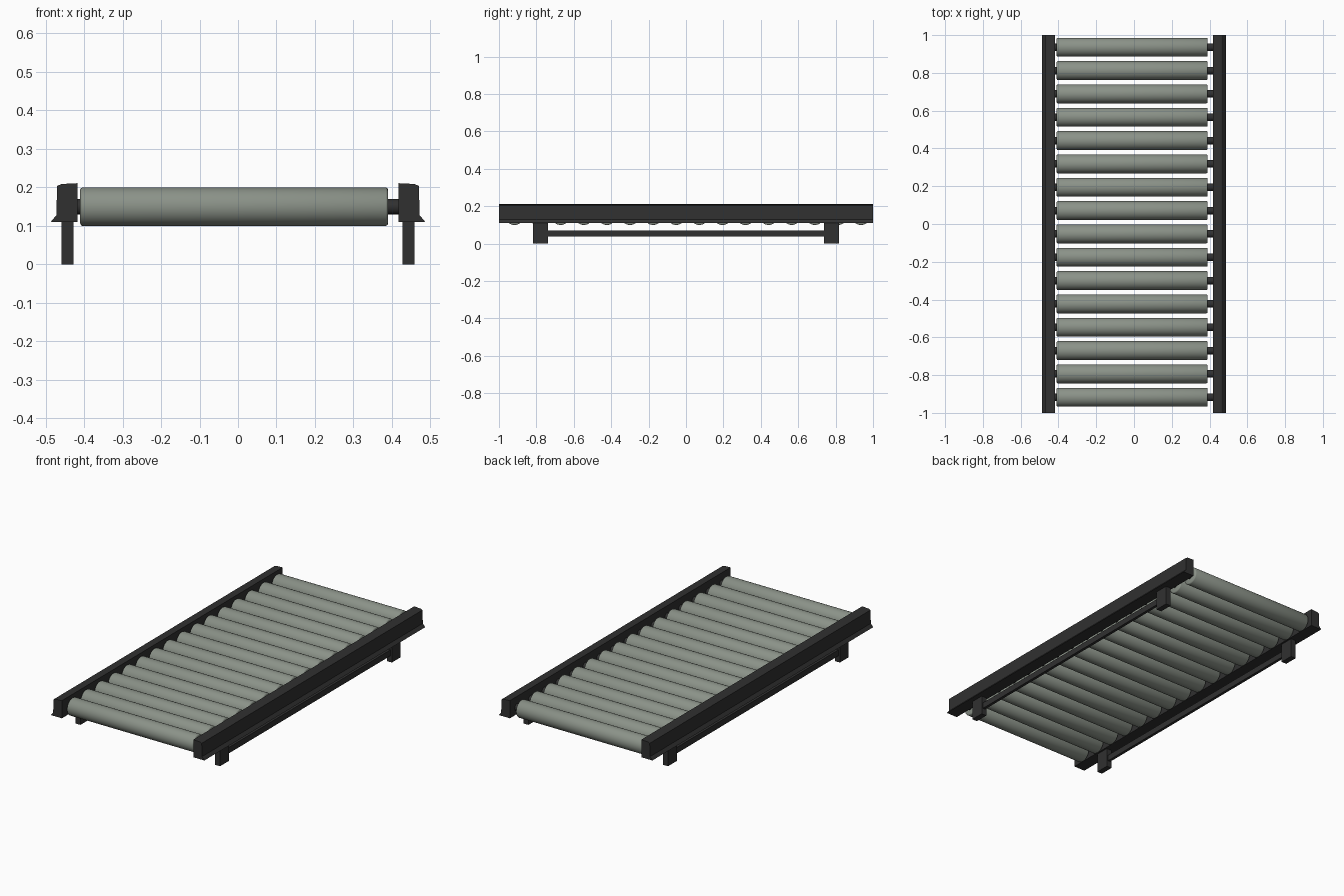
import bpy, bmesh, math
from mathutils import Matrix

if "Cube" in bpy.data.objects:
    bpy.data.objects.remove(bpy.data.objects["Cube"])


def material(name, rgb):
    m = bpy.data.materials.new(name)
    m.diffuse_color = (*rgb, 1)
    m.use_nodes = True
    m.node_tree.nodes["Principled BSDF"].inputs["Base Color"].default_value = m.diffuse_color
    return m


DARK = material("dark steel", (0.030, 0.030, 0.030))
GREY = material("grey green roller", (0.255, 0.285, 0.245))


def finish(name, bm, mat, smooth=False):
    bmesh.ops.recalc_face_normals(bm, faces=bm.faces)
    me = bpy.data.meshes.new(name)
    bm.to_mesh(me)
    bm.free()
    me.materials.append(mat)
    ob = bpy.data.objects.new(name, me)
    bpy.context.collection.objects.link(ob)
    if smooth:
        bpy.ops.object.select_all(action='DESELECT')
        ob.select_set(True)
        bpy.context.view_layer.objects.active = ob
        bpy.ops.object.shade_smooth_by_angle(angle=math.radians(50))
    return ob


def box(name, x0, x1, y0, y1, z0, z1):
    bm = bmesh.new()
    bmesh.ops.create_cube(bm, size=1)
    bmesh.ops.scale(bm, vec=(x1 - x0, y1 - y0, z1 - z0), verts=bm.verts)
    bmesh.ops.translate(bm, vec=((x0 + x1) / 2, (y0 + y1) / 2, (z0 + z1) / 2), verts=bm.verts)
    return finish(name, bm, DARK)


def extrude_y(name, pts, y0, y1):
    bm = bmesh.new()
    f = bm.faces.new([bm.verts.new((x, y0, z)) for x, z in pts])
    r = bmesh.ops.extrude_face_region(bm, geom=[f])
    vs = [v for v in r["geom"] if isinstance(v, bmesh.types.BMVert)]
    bmesh.ops.translate(bm, vec=(0, y1 - y0, 0), verts=vs)
    return finish(name, bm, DARK)


def lathe_x(name, pts, y, z, sides, mat):
    # revolve (x, radius) points about a line along x, with capped ends
    bm = bmesh.new()
    rings = [[bm.verts.new((x, y + r * math.cos(2 * math.pi * i / sides),
                            z + r * math.sin(2 * math.pi * i / sides)))
              for i in range(sides)] for x, r in pts]
    for a, b in zip(rings, rings[1:]):
        for i in range(sides):
            j = (i + 1) % sides
            bm.faces.new((a[i], a[j], b[j], b[i]))
    bm.faces.new(rings[0])
    bm.faces.new(rings[-1])
    return finish(name, bm, mat, True)


# Side rails with a flared lower lip, legs and lower braces
RAIL = [(0.417, 0.11), (0.487, 0.11), (0.472, 0.128), (0.470, 0.204),
        (0.458, 0.209), (0.417, 0.211)]
for side, s in (("left", -1), ("right", 1)):
    extrude_y(side + "_rail", [(s * x, z) for x, z in RAIL], -1, 1)
    a, b = sorted((s * 0.427, s * 0.459))
    for end, t in (("front", -1), ("back", 1)):
        y0, y1 = sorted((t * 0.738, t * 0.818))
        box(f"{end}_{side}_leg", a, b, y0, y1, 0, 0.112)
    box(side + "_brace", a + 0.008, b - 0.008, -0.74, 0.74, 0.037, 0.071)

# Rollers with rounded rims, each on its own axle
N = 16
for i in range(N):
    y = -0.917 + i * (0.936 + 0.917) / (N - 1)
    lathe_x(f"roller_{i + 1}", [(-0.41, 0.044), (-0.408, 0.048), (-0.404, 0.05),
                                (0.384, 0.05), (0.388, 0.048), (0.39, 0.044)],
            y, 0.15, 32, GREY)
    lathe_x(f"axle_{i + 1}", [(-0.42, 0.02), (0.42, 0.02)], y, 0.15, 16, DARK)
